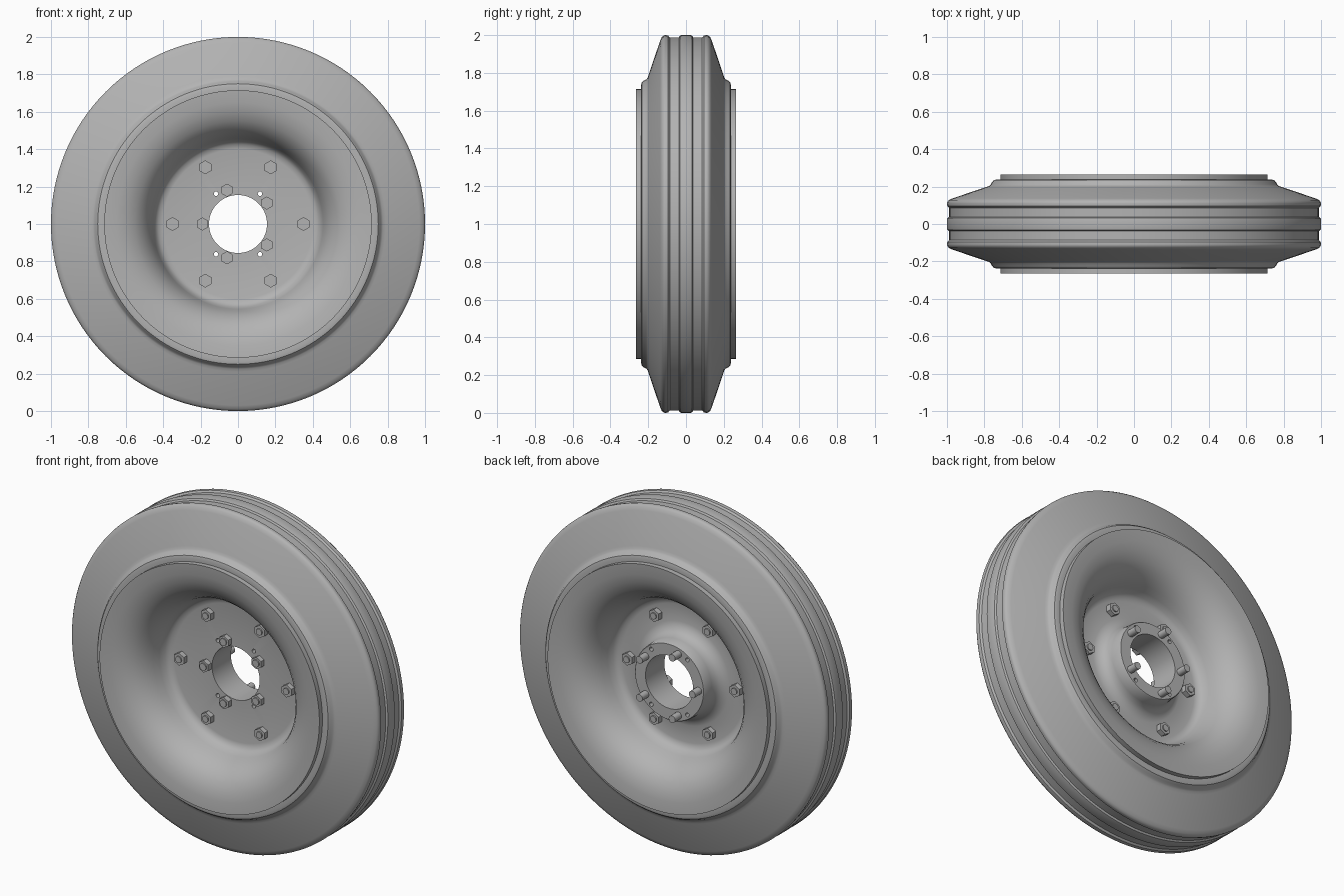
import bpy, bmesh, math
from mathutils import Matrix, Vector

CENTRE = Vector((0, 0, 1))

cube = bpy.data.objects.get("Cube")
if cube:
    bpy.data.objects.remove(cube, do_unlink=True)

grey = bpy.data.materials.new("plain grey")
grey.use_nodes = True
colour = (0.45, 0.45, 0.45, 1)
grey.diffuse_color = colour
grey.node_tree.nodes["Principled BSDF"].inputs["Base Color"].default_value = colour


def make_object(name, bm):
    bmesh.ops.recalc_face_normals(bm, faces=bm.faces)
    mesh = bpy.data.meshes.new(name)
    bm.to_mesh(mesh)
    bm.free()
    mesh.materials.append(grey)
    obj = bpy.data.objects.new(name, mesh)
    bpy.context.collection.objects.link(obj)
    return obj


def shade(obj, degrees=35):
    bpy.ops.object.select_all(action='DESELECT')
    obj.select_set(True)
    bpy.context.view_layer.objects.active = obj
    bpy.ops.object.shade_smooth_by_angle(angle=math.radians(degrees))


def revolve(name, profile, steps=128):
    """Spin a closed (radius, y) profile around the axle."""
    bm = bmesh.new()
    verts = [bm.verts.new((r, y, 1)) for r, y in profile]
    edges = [bm.edges.new((v, verts[i - 1])) for i, v in enumerate(verts)]
    bmesh.ops.spin(bm, geom=verts + edges, cent=CENTRE, axis=(0, 1, 0),
                   angle=math.tau, steps=steps, use_merge=True)
    bmesh.ops.remove_doubles(bm, verts=bm.verts, dist=0.0001)
    return make_object(name, bm)


def rod(name, radius, circle, degrees, y0, y1, sides):
    """Cylinder parallel to the axle, placed on a bolt circle."""
    a = math.radians(degrees)
    place = Matrix.Translation(CENTRE + Vector(
        (circle * math.cos(a), (y0 + y1) / 2, circle * math.sin(a))))
    bm = bmesh.new()
    bmesh.ops.create_cone(bm, cap_ends=True, segments=sides, radius1=radius,
                          radius2=radius, depth=abs(y1 - y0),
                          matrix=place @ Matrix.Rotation(math.pi / 2, 4, 'X'))
    return make_object(name, bm)


def mirrored(half):
    return half + [(r, -y) for r, y in reversed(half)]


# Tyre with two shallow tread grooves
tyre = revolve("tyre", mirrored([
    (0.70, 0.235), (0.735, 0.238), (0.75, 0.234), (0.76, 0.222),
    (0.766, 0.21), (0.775, 0.203), (0.79, 0.198), (0.97, 0.137),
    (0.99, 0.128), (0.998, 0.118), (1.0, 0.11), (0.998, 0.095),
    (0.988, 0.086), (0.988, 0.038), (0.998, 0.032), (1.0, 0.025)]))
shade(tyre)

# Dished rim, centre disc and rear hub boss in one profile
bell = [(0.40, 0.02), (0.425, 0.026), (0.443, 0.045), (0.455, 0.08),
        (0.468, 0.12), (0.488, 0.16), (0.515, 0.195), (0.55, 0.225),
        (0.60, 0.248), (0.65, 0.26), (0.715, 0.265)]
boss = [(0.155, 0.155), (0.222, 0.155), (0.226, 0.15), (0.23, 0.09),
        (0.238, 0.06), (0.255, 0.038), (0.28, 0.025), (0.30, 0.02)]
front = [(r, -y) for r, y in reversed(bell)] + [(0.155, -0.02)]
rim = revolve("rim", front + boss + bell)

# Small through holes in the hub flange
for angle in (54, 126, 234, 306):
    cutter = rod("hole_cutter", 0.012, 0.2, angle, -0.1, 0.25, 12)
    cutter.hide_render = True
    cut = rim.modifiers.new("hole", 'BOOLEAN')
    cut.operation = 'DIFFERENCE'
    cut.solver = 'EXACT'
    cut.object = cutter
    bpy.context.view_layer.objects.active = rim
    bpy.ops.object.modifier_apply(modifier=cut.name)
    bpy.data.objects.remove(cutter, do_unlink=True)
shade(rim)

# Outer ring of bolts with a nut on each face of the disc
for i in range(6):
    angle = i * 60
    shade(rod("disc_bolt", 0.019, 0.35, angle, -0.057, 0.057, 16))
    for side in (-1, 1):
        rod("disc_nut", 0.037, 0.35, angle, side * 0.015, side * 0.05, 6)

# Inner ring of studs passing through the hub
for i in range(5):
    angle = 180 + i * 72
    shade(rod("hub_stud", 0.021, 0.19, angle, -0.057, 0.215, 16))
    rod("hub_nut", 0.035, 0.19, angle, -0.015, -0.05, 6)
